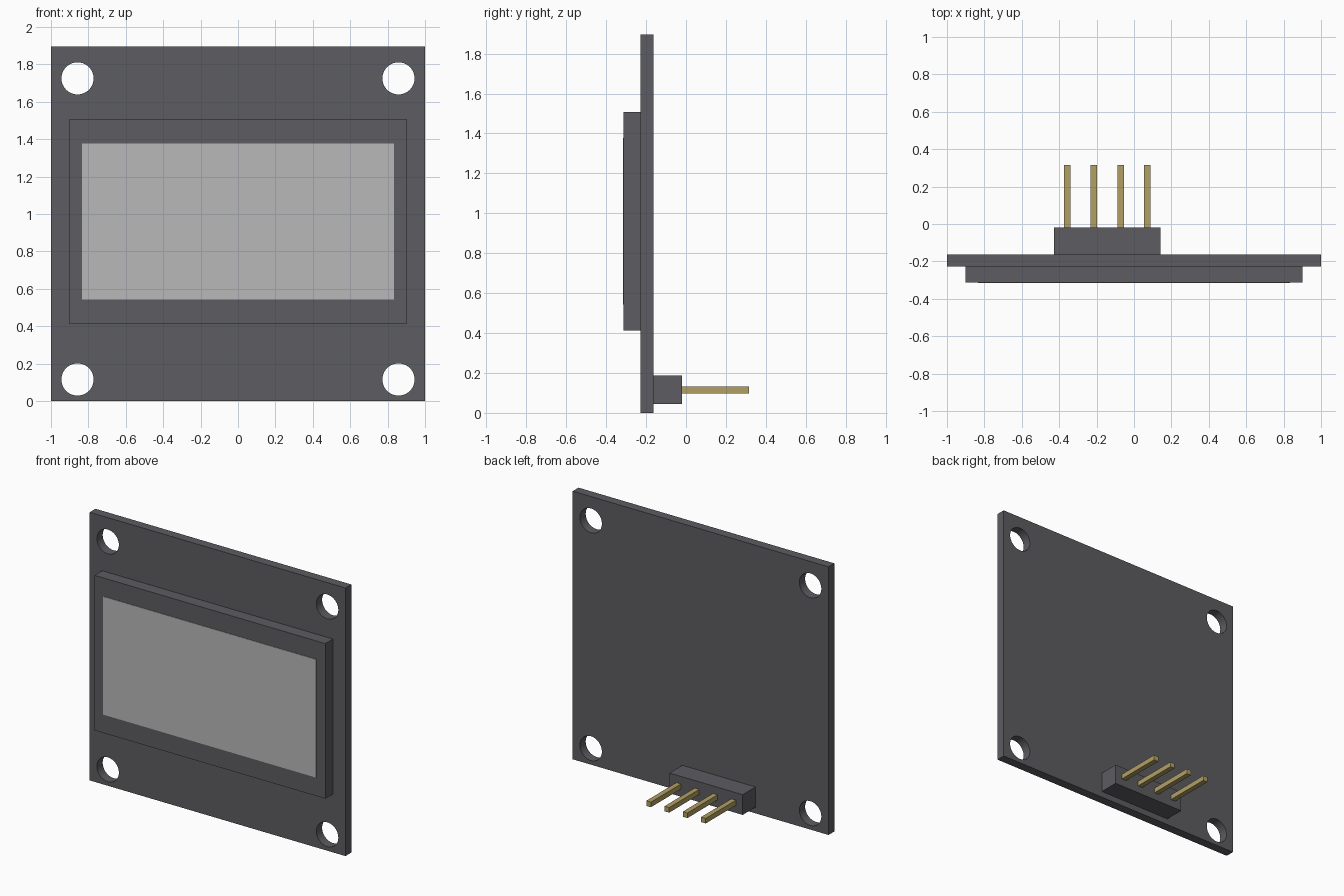
import bpy
from mathutils import Vector

cube = bpy.data.objects.get("Cube")
if cube:
    bpy.data.objects.remove(cube, do_unlink=True)


def material(name, rgb):
    mat = bpy.data.materials.new(name)
    mat.use_nodes = True
    colour = (*rgb, 1.0)
    mat.diffuse_color = colour
    mat.node_tree.nodes["Principled BSDF"].inputs["Base Color"].default_value = colour
    return mat


charcoal = material("charcoal", (0.109, 0.107, 0.12))
light_grey = material("light grey", (0.48, 0.48, 0.48))
gold = material("gold", (0.445, 0.352, 0.127))


def box(name, low, high, mat):
    """Box between two opposite corners."""
    low, high = Vector(low), Vector(high)
    bpy.ops.mesh.primitive_cube_add(size=1, location=(low + high) / 2)
    obj = bpy.context.object
    obj.name = name
    obj.scale = high - low
    bpy.ops.object.transform_apply(location=False, rotation=False, scale=True)
    obj.data.materials.append(mat)
    return obj


BACK = -0.163       # rear face of the board
FRONT = -0.228      # front face of the board
GLASS = -0.313      # front face of the display
PIN_Z = 0.115       # height of the pins and lower holes
PITCH = 0.143       # spacing of the pins

# Circuit board with four mounting holes
board = box("circuit_board", (-1, FRONT, 0), (1, BACK, 1.895), charcoal)
for x in (-0.858, 0.858):
    for z in (PIN_Z, 1.725):
        bpy.ops.mesh.primitive_cylinder_add(
            vertices=48, radius=0.086, depth=0.4,
            location=(x, BACK, z), rotation=(1.570796, 0, 0))
        cutter = bpy.context.object
        cutter.name = "hole_cutter"
        cutter.hide_render = True
        cutter.data.materials.append(charcoal)
        cut = board.modifiers.new("mounting hole", "BOOLEAN")
        cut.operation = "DIFFERENCE"
        cut.solver = "EXACT"
        cut.object = cutter
        bpy.context.view_layer.objects.active = board
        bpy.ops.object.modifier_apply(modifier=cut.name)
        bpy.data.objects.remove(cutter, do_unlink=True)

bpy.ops.object.select_all(action="DESELECT")
board.select_set(True)
bpy.context.view_layer.objects.active = board
bpy.ops.object.shade_smooth_by_angle(angle=0.6)

# Display block and its thin lit area
box("display_panel", (-0.902, GLASS, 0.412), (0.902, FRONT, 1.508), charcoal)
box("screen", (-0.835, GLASS - 0.003, 0.543), (0.833, GLASS, 1.378), light_grey)

# Pin header on the back
centre = -PITCH
half = PITCH / 2
pin_base = BACK + PITCH
box("header_block", (centre - 2 * PITCH, BACK, PIN_Z - half),
    (centre + 2 * PITCH, pin_base, PIN_Z + half), charcoal)
for i in range(4):
    x = centre + (i - 1.5) * PITCH
    box(f"pin_{i + 1}", (x - 0.018, pin_base, PIN_Z - 0.018),
        (x + 0.018, 0.316, PIN_Z + 0.018), gold)
